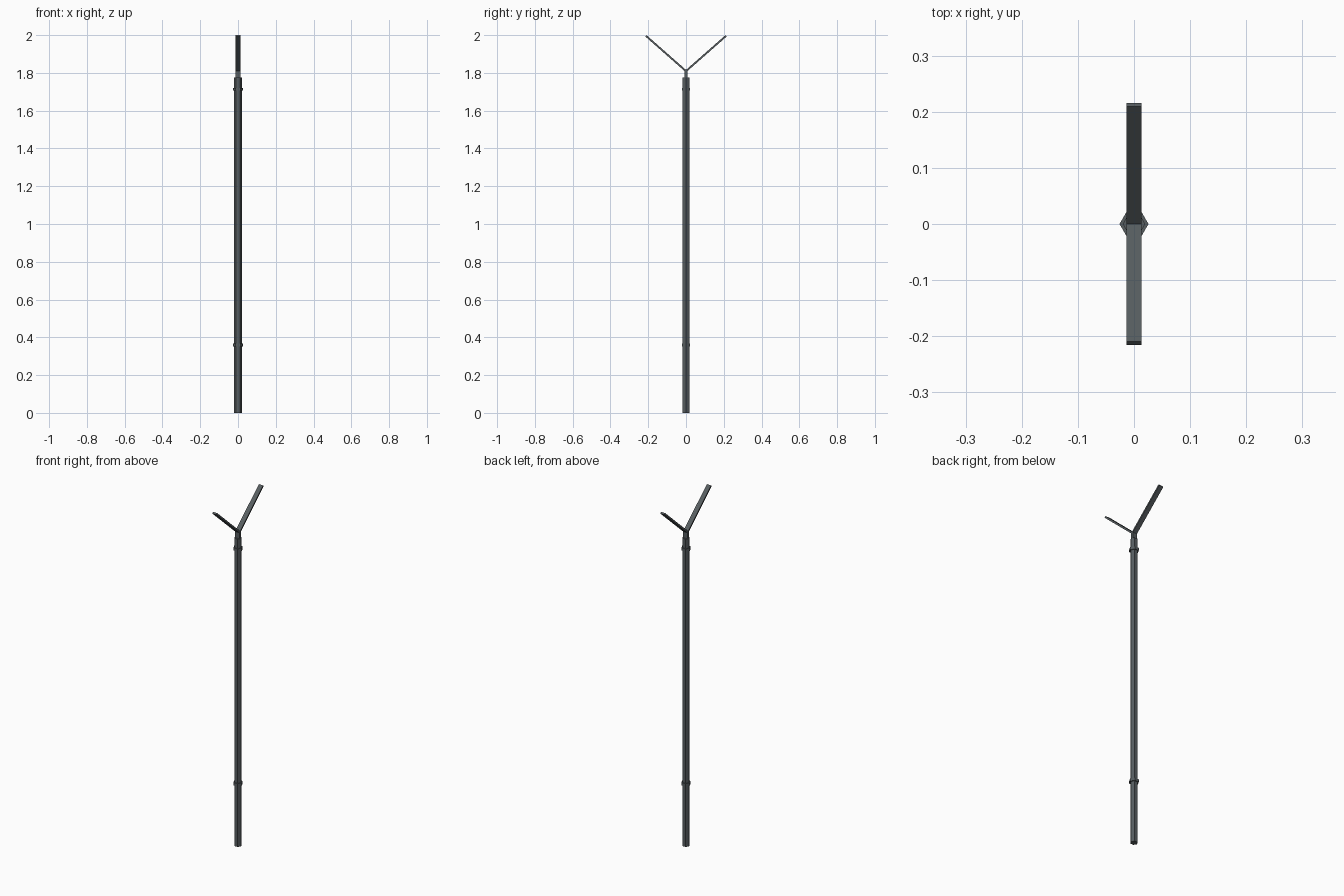
import bpy, bmesh, math
from mathutils import Matrix

if "Cube" in bpy.data.objects:
    bpy.data.objects.remove(bpy.data.objects["Cube"])

metal = bpy.data.materials.new("dark grey metal")
metal.diffuse_color = (0.095, 0.11, 0.117, 1)
metal.use_nodes = True
metal.node_tree.nodes["Principled BSDF"].inputs["Base Color"].default_value = metal.diffuse_color


def finish(bm, name):
    bmesh.ops.recalc_face_normals(bm, faces=bm.faces[:])
    me = bpy.data.meshes.new(name)
    bm.to_mesh(me)
    bm.free()
    me.materials.append(metal)
    ob = bpy.data.objects.new(name, me)
    bpy.context.collection.objects.link(ob)
    return ob


def hexagon(name, radius, z0, z1):
    """Upright six-sided prism with corners on the x axis."""
    bm = bmesh.new()
    ring = [bm.verts.new((radius * math.cos(i * math.pi / 3),
                          radius * math.sin(i * math.pi / 3), z0)) for i in range(6)]
    face = bm.faces.new(ring)
    ext = bmesh.ops.extrude_face_region(bm, geom=[face], use_keep_orig=True)
    top = [v for v in ext["geom"] if isinstance(v, bmesh.types.BMVert)]
    bmesh.ops.translate(bm, verts=top, vec=(0, 0, z1 - z0))
    return finish(bm, name)


def extrude_x(name, outline, half):
    """Side profile (y, z) given thickness along x."""
    bm = bmesh.new()
    face = bm.faces.new([bm.verts.new((-half, y, z)) for y, z in outline])
    ext = bmesh.ops.extrude_face_region(bm, geom=[face], use_keep_orig=True)
    far = [v for v in ext["geom"] if isinstance(v, bmesh.types.BMVert)]
    bmesh.ops.translate(bm, verts=far, vec=(2 * half, 0, 0))
    return finish(bm, name)


# Pole and its two collars
hexagon("pole", 0.02, 0, 1.775)
hexagon("lower_collar", 0.0258, 0.352, 0.367)
hexagon("upper_collar", 0.0258, 1.706, 1.721)

# Forked head: neck splitting into two flat prongs, square-cut at the ends
right = [(0.0075, 1.77), (0.0075, 1.8095), (0.2155, 1.9925), (0.209, 2.0)]
left = [(-y, z) for y, z in reversed(right)]
extrude_x("forked_head", right + [(0, 1.816)] + left, 0.0134)
